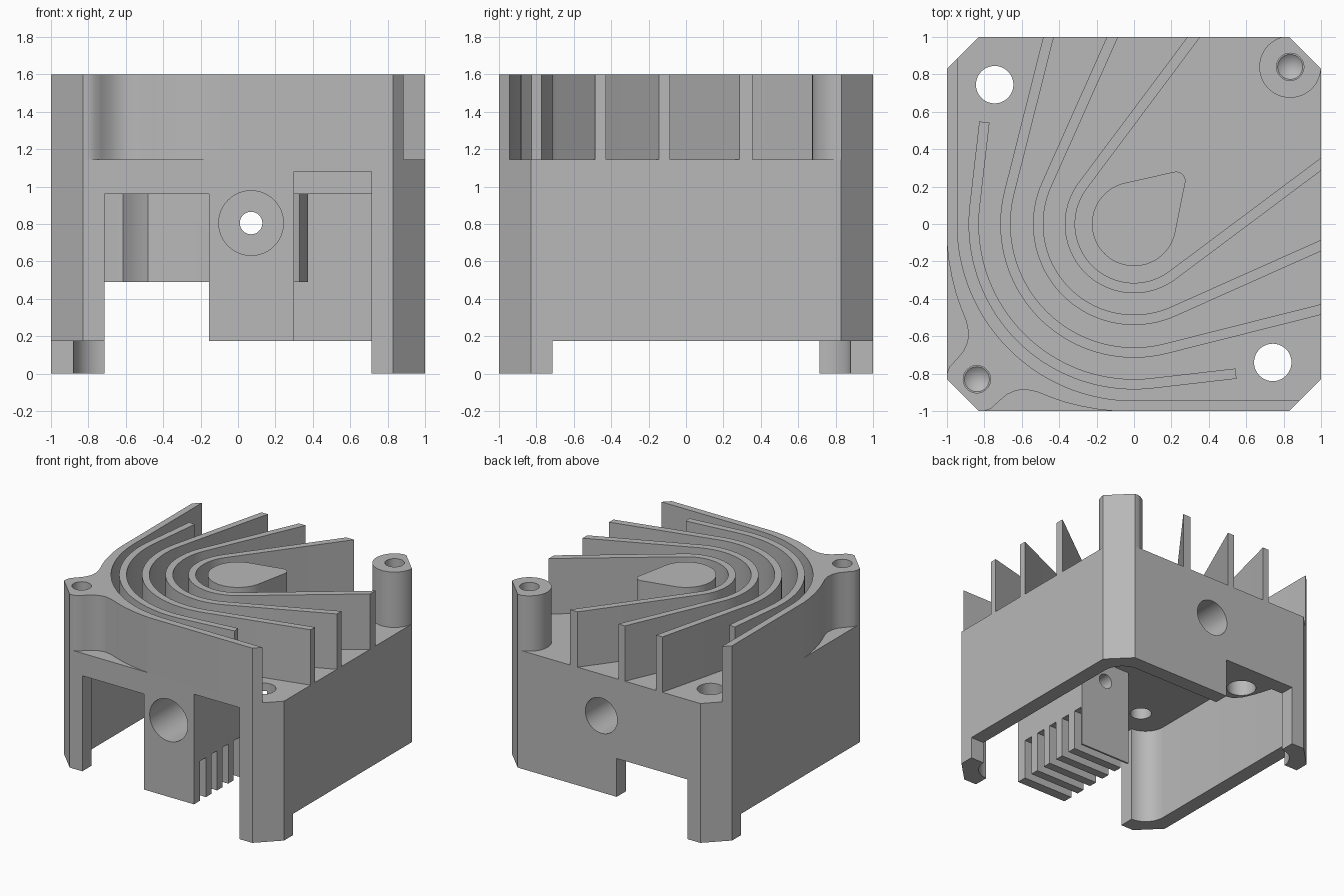
import bpy
from math import sin, cos, radians, degrees, acos, atan2, hypot, pi

if "Cube" in bpy.data.objects:
    bpy.data.objects.remove(bpy.data.objects["Cube"], do_unlink=True)

grey = bpy.data.materials.new("cast_grey")
grey.use_nodes = True
grey.diffuse_color = (0.48, 0.48, 0.48, 1)
grey.node_tree.nodes["Principled BSDF"].inputs["Base Color"].default_value = (0.48, 0.48, 0.48, 1)

FLOOR, CEIL, DECK, TOP = 0.175, 0.96, 1.145, 1.6


def prism(name, pts, z0, z1):
    """Extrude a closed plan outline from z0 to z1."""
    area = sum(a[0] * b[1] - b[0] * a[1] for a, b in zip(pts, pts[1:] + pts[:1]))
    if area < 0:
        pts = pts[::-1]
    n = len(pts)
    verts = [(x, y, z) for z in (z0, z1) for x, y in pts]
    faces = [list(range(n))[::-1], list(range(n, 2 * n))]
    faces += [[i, (i + 1) % n, (i + 1) % n + n, i + n] for i in range(n)]
    mesh = bpy.data.meshes.new(name)
    mesh.from_pydata(verts, [], faces)
    mesh.materials.append(grey)
    ob = bpy.data.objects.new(name, mesh)
    bpy.context.collection.objects.link(ob)
    return ob


def box(x0, x1, y0, y1, z0, z1, name="cutter"):
    return prism(name, [(x0, y0), (x1, y0), (x1, y1), (x0, y1)], z0, z1)


def arc(r, a0, a1, n=32, cx=0, cy=0):
    return [(cx + r * cos(radians(a0 + (a1 - a0) * i / n)),
             cy + r * sin(radians(a0 + (a1 - a0) * i / n))) for i in range(n + 1)]


def rod(x, y, r, z0, z1):
    return prism("cutter", arc(r, 0, 354, 59, x, y), z0, z1)


def bore(x, z, r, y0, y1):
    """Cylinder lying along y."""
    bpy.ops.mesh.primitive_cylinder_add(vertices=48, radius=r, depth=y1 - y0,
                                        location=(x, (y0 + y1) / 2, z), rotation=(pi / 2, 0, 0))
    return bpy.context.object


def combine(ob, other, op="DIFFERENCE"):
    """Apply a boolean and throw the helper away."""
    mod = ob.modifiers.new("bool", "BOOLEAN")
    mod.operation, mod.object, mod.solver = op, other, "EXACT"
    bpy.context.view_layer.objects.active = ob
    bpy.ops.object.modifier_apply(modifier=mod.name)
    bpy.data.objects.remove(other, do_unlink=True)


def mirrored(pts):
    """Reflect across the plan diagonal, keeping the path continuous."""
    return pts + [(y, x) for x, y in reversed(pts)]


def screw_hole(ob, x, y):
    combine(ob, rod(x, y, 0.073, 1.27, TOP + 0.1))
    bpy.ops.mesh.primitive_cone_add(vertices=48, radius1=0, radius2=0.073, depth=0.06,
                                    location=(x, y, 1.245))
    combine(ob, bpy.context.object)


C = 0.83
octagon = [(C, -1), (1, -C), (1, C), (C, 1), (-C, 1), (-1, C), (-1, -C), (-C, -1)]

# Housing: chamfered block, two long corner legs, hollow underneath
body = prism("housing", octagon, 0, DECK)
L = 0.715
combine(body, prism("cutter", [(-1.1, -1.1), (L, -1.1), (L, -L), (1.1, -L),
                               (1.1, 1.1), (-L, 1.1), (-L, L), (-1.1, L)], -0.1, FLOOR))
cavity = []
for k, (sx, sy) in enumerate([(1, 1), (-1, 1), (-1, -1), (1, -1)]):
    cavity += arc(0.17, 90 * k, 90 * k + 90, 12, 0.71 * sx, 0.71 * sy)
combine(body, prism("cutter", cavity, -0.2, CEIL))

# Front opening, raised recess on one side, rear notch
combine(body, box(-L, L, -1.1, -0.8, -0.2, CEIL))
combine(body, box(0.3, L, -1.2, 0.45, 0.9, 1.08))
combine(body, box(-L, -0.07, 0.8, 1.1, -0.2, 0.49))

# Slotted block at the front
block = box(-0.155, 0.3, -1, -0.25, FLOOR, 0.98, "slotted_block")
for i in range(5):
    y = -0.92 + 0.145 * i
    combine(block, box(-0.3, 0.5, y, y + 0.075, 0, 0.5))
combine(body, block, "UNION")

# Rear inner boss with a blind hole
boss = prism("rear_boss", [(-0.62, 0.9), (-0.6, 0.83), (-0.57, 0.74), (-0.53, 0.65), (-0.48, 0.59),
                           (-0.4, 0.57), (0.25, 0.57), (0.33, 0.6), (0.375, 0.68), (0.375, 0.9)],
             0.49, 0.99)
combine(body, boss, "UNION")
combine(body, rod(-0.43, 0.745, 0.11, 0.3, 0.85))
combine(body, rod(-0.62, -0.66, 0.08, 0.8, 1.06))

# Bores along the length and mounting holes through the deck
combine(body, bore(0.07, 0.805, 0.173, -1.2, -0.6))
combine(body, bore(0.07, 0.805, 0.06, -1.1, 0.1))
combine(body, bore(0.07, 0.805, 0.145, 0.4, 1.2))
for x, y in ((-0.745, 0.745), (0.742, -0.74)):
    combine(body, rod(x, y, 0.1, 0.6, 1.4))

# Outer wall sweeping round the corner, merged with a screw post
half = [(0.885, -0.945), (C, -1), (-0.1, -1), (-0.18, -0.993), (-0.28, -0.975), (-0.37, -0.953),
        (-0.45, -0.925), (-0.52, -0.897), (-0.58, -0.885), (-0.63, -0.89), (-0.68, -0.912),
        (-0.73, -0.955), (-0.765, -0.988), (-0.8, -1), (-C, -1)]
wall = prism("outer_wall", mirrored(half) + arc(0.945, 180, 270, 40), DECK, TOP)
screw_hole(wall, -0.84, -0.83)

# Free-standing screw post in the opposite corner
post = prism("screw_post", arc(0.165, 0, 354, 59, 0.835, 0.84), DECK, TOP)
combine(post, prism("cutter", octagon, 1, 2), "INTERSECT")
screw_hole(post, 0.835, 0.84)

# Cooling fins: an arc with a tangent straight at each end
T = 0.0275
fins = [(0.857, -0.80, 0.545), (0.6875, -0.457, 1), (0.5125, -0.115, 1), (0.3425, 0.32, 1)]
for i, (r, px, py) in enumerate(fins):
    a = degrees(atan2(py, px) + acos(r / hypot(px, py)))
    reach = (hypot(px, py) ** 2 - r * r) ** 0.5 + (0.15 if py == 1 else 0)
    edges = []
    for rad in (r + T, r - T):
        path = arc(rad, a, 450 - a, 48)
        tip = (path[0][0] + reach * sin(radians(a)), path[0][1] - reach * cos(radians(a)))
        edges.append([tip] + path + [(tip[1], tip[0])])
    fin = prism("cooling_fin_%d" % (i + 1), edges[0] + edges[1][::-1], DECK, TOP)
    if py == 1:
        combine(fin, box(-1, 1, -1, 1, 1, 2), "INTERSECT")

# Teardrop pillar in the middle
prism("teardrop_pillar", arc(0.225, 101, 349, 40) + arc(0.05, -11, 101, 10, 0.225, 0.23), DECK, TOP)

# Smooth the curved walls, keep the edges crisp
for ob in bpy.context.collection.objects:
    if ob.type == "MESH" and ob.data.materials and ob.data.materials[0] == grey:
        bpy.ops.object.select_all(action="DESELECT")
        ob.data.materials.clear()
        ob.data.materials.append(grey)
        ob.select_set(True)
        bpy.context.view_layer.objects.active = ob
        bpy.ops.object.shade_smooth_by_angle(angle=radians(30))
